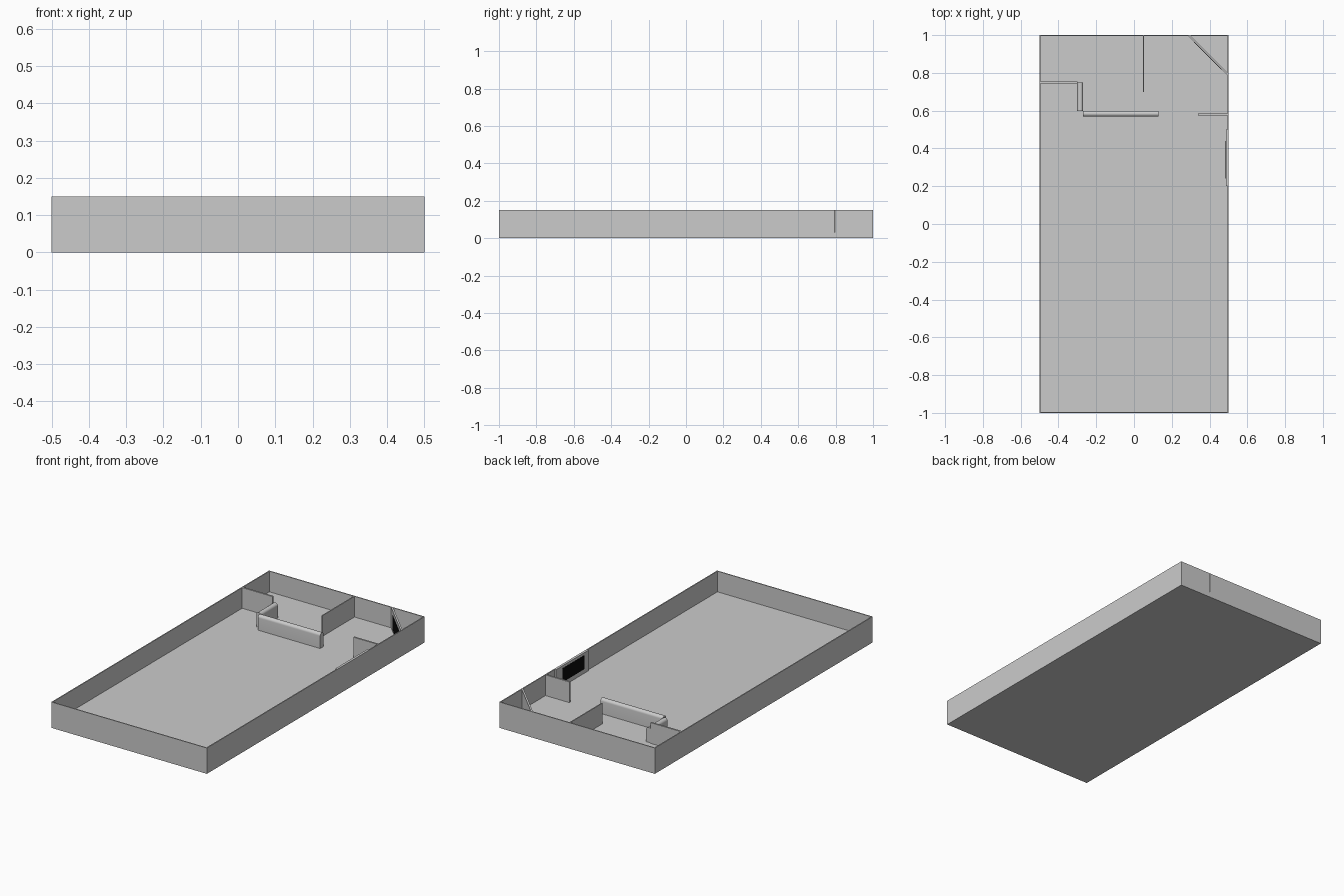
import bpy, bmesh, math
from mathutils import Vector

if "Cube" in bpy.data.objects:
    bpy.data.objects.remove(bpy.data.objects["Cube"])

T = 0.006            # outer wall thickness
F, H = 0.03, 0.15    # floor top, wall top

black = bpy.data.materials.new("black_panel")
black.diffuse_color = (0.003, 0.003, 0.003, 1)
black.use_nodes = True
black.node_tree.nodes["Principled BSDF"].inputs["Base Color"].default_value = black.diffuse_color


def make_object(name, bm, mat=None):
    bmesh.ops.recalc_face_normals(bm, faces=bm.faces)
    me = bpy.data.meshes.new(name)
    bm.to_mesh(me)
    bm.free()
    ob = bpy.data.objects.new(name, me)
    bpy.context.collection.objects.link(ob)
    if mat:
        me.materials.append(mat)
    return ob


def box(name, x0, x1, y0, y1, z0=F, z1=H, mat=None):
    bm = bmesh.new()
    bmesh.ops.create_cube(bm, size=1)
    for v in bm.verts:
        v.co = Vector((x1 if v.co.x > 0 else x0,
                       y1 if v.co.y > 0 else y0,
                       z1 if v.co.z > 0 else z0))
    return make_object(name, bm, mat)


def extrude(name, pts, vec, mat=None):
    """Solid made by sweeping a flat outline along vec."""
    bm = bmesh.new()
    face = bm.faces.new([bm.verts.new(p) for p in pts])
    out = bmesh.ops.extrude_face_region(bm, geom=[face])
    moved = [g for g in out["geom"] if isinstance(g, bmesh.types.BMVert)]
    bmesh.ops.translate(bm, verts=moved, vec=vec)
    return make_object(name, bm, mat)


def smooth(ob):
    bpy.ops.object.select_all(action='DESELECT')
    ob.select_set(True)
    bpy.context.view_layer.objects.active = ob
    bpy.ops.object.shade_smooth_by_angle(angle=math.radians(35))


# floor slab and outer walls
box("floor", -0.5 + T, 0.5 - T, -1 + T, 1 - T, 0, F)
for side, x in (("left", -0.5), ("right", 0.5 - T)):
    box(side + "_wall", x, x + T, -1, 1, 0)
box("front_wall", -0.5 + T, 0.5 - T, -1, -1 + T, 0)
box("back_wall", -0.5 + T, 0.292, 1 - T, 1, 0)
box("back_corner_wall", 0.292, 0.5 - T, 1 - T, 1, 0)

# inner partitions
box("left_partition", -0.5 + T, -0.30, 0.744, 0.754)
box("middle_partition", 0.047, 0.053, 0.70, 1 - T)
box("right_partition", 0.34, 0.5 - T, 0.574, 0.584)

# diagonal corner wall with a dark panel on its inner face
a, b = Vector((0.292, 0.997, 0)), Vector((0.497, 0.792, 0))
inward = Vector((-1, -1, 0)).normalized()


def slanted(name, t0, t1, d0, d1, z0, z1, mat=None):
    p, q = a.lerp(b, t0), a.lerp(b, t1)
    pts = [p + inward * d0, q + inward * d0, q + inward * d1, p + inward * d1]
    for c in pts:
        c.z = z0
    extrude(name, pts, (0, 0, z1 - z0), mat)


slanted("diagonal_wall", 0, 1, -0.005, 0.005, F, H)
slanted("diagonal_dark_panel", 0.15, 0.85, 0.004, 0.0065, 0.042, 0.125, black)

# wall screen: grey backing with a dark display
box("screen_backing", 0.486, 0.5 - T, 0.20, 0.50)
box("screen_display", 0.4845, 0.487, 0.24, 0.44, 0.055, 0.135, black)

# low counter with a rounded top, two runs forming an L
R, TOP = 0.0155, 0.117
profile = [(-R, F), (R, F)]
profile += [(R * math.cos(math.pi * i / 12),
             TOP - R + R * math.sin(math.pi * i / 12)) for i in range(13)]
smooth(extrude("counter_front", [(-0.27, 0.584 + u, z) for u, z in profile],
               (0.40, 0, 0)))
smooth(extrude("counter_side", [(-0.285 + u, 0.598, z) for u, z in profile],
               (0, 0.152, 0)))
